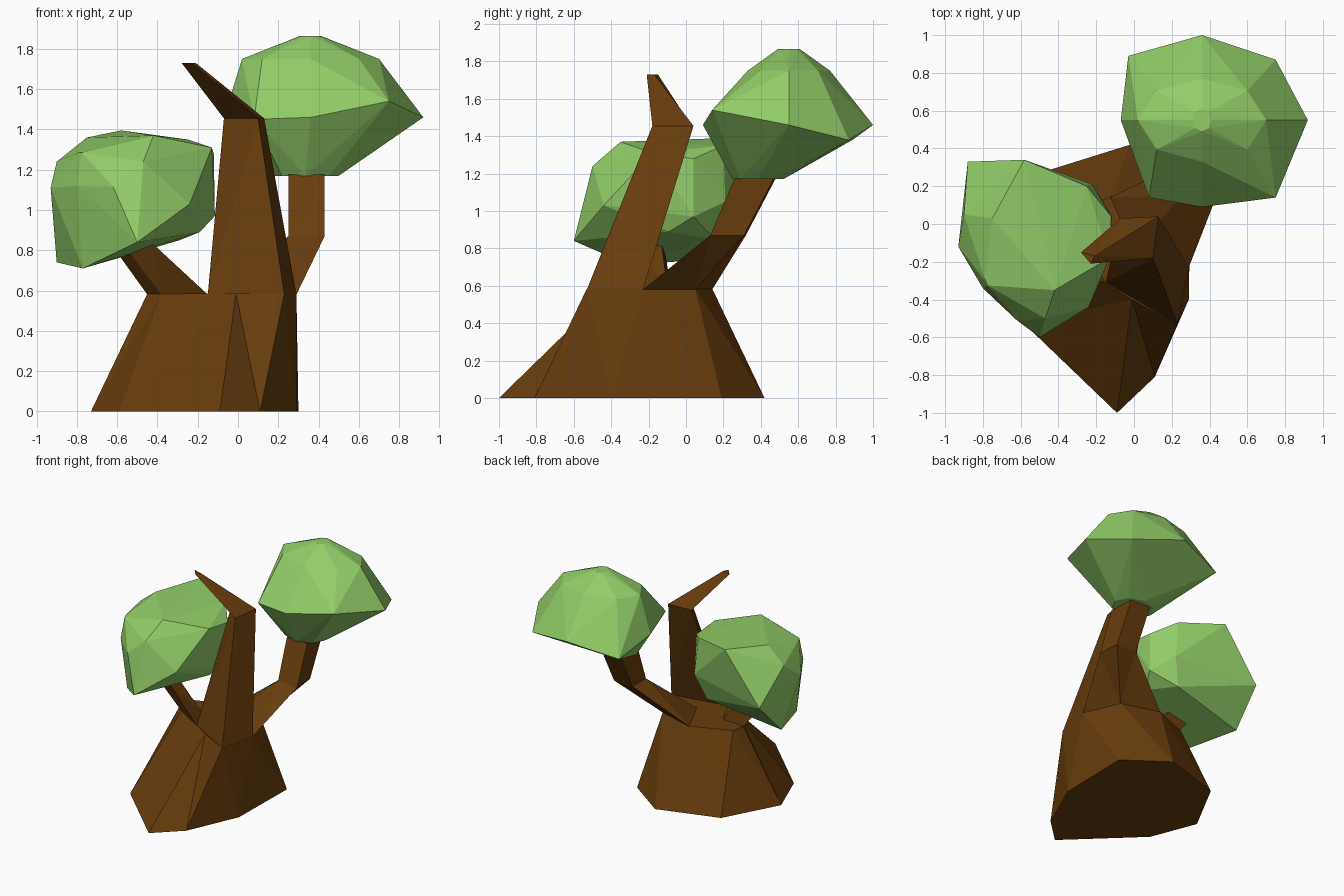
import bpy
import bmesh
import math
from mathutils import Vector

default_cube = bpy.data.objects.get("Cube")
if default_cube:
    bpy.data.objects.remove(default_cube, do_unlink=True)


def make_material(name, colour):
    material = bpy.data.materials.new(name)
    material.use_nodes = True
    material.diffuse_color = colour
    shader = material.node_tree.nodes["Principled BSDF"]
    shader.inputs["Base Color"].default_value = colour
    shader.inputs["Roughness"].default_value = 0.9
    return material


bark = make_material("bark brown", (0.14, 0.047, 0.004, 1))
leaf = make_material("leaf green", (0.29, 0.61, 0.14, 1))


def finish(name, bm, material):
    """Turn a bmesh into a flat shaded object."""
    bmesh.ops.recalc_face_normals(bm, faces=bm.faces)
    mesh = bpy.data.meshes.new(name)
    bm.to_mesh(mesh)
    bm.free()
    mesh.materials.append(material)
    part = bpy.data.objects.new(name, mesh)
    bpy.context.collection.objects.link(part)
    return part


def level(height, outline):
    """Lift a flat outline to one height."""
    return [Vector((x, y, height)) for x, y in outline]


def loft(name, rings, material):
    """Skin a row of matching rings, creasing along short diagonals, and cap the ends."""
    bm = bmesh.new()
    loops = [[bm.verts.new(point) for point in ring] for ring in rings]
    sides = []
    for lower, upper in zip(loops, loops[1:]):
        count = len(lower)
        for i in range(count):
            j = (i + 1) % count
            sides.append(bm.faces.new((lower[i], lower[j], upper[j], upper[i])))
    bmesh.ops.triangulate(bm, faces=sides, quad_method="SHORT_EDGE")
    bm.faces.new(list(reversed(loops[0])))
    bm.faces.new(loops[-1])
    return finish(name, bm, material)


def faceted_blob(name, points, material):
    """Wrap points in a convex shell and merge the nearly flat facets."""
    bm = bmesh.new()
    for point in points:
        bm.verts.new(point)
    result = bmesh.ops.convex_hull(bm, input=bm.verts)
    loose = [v for v in result["geom_interior"] if isinstance(v, bmesh.types.BMVert)]
    bmesh.ops.delete(bm, geom=loose, context="VERTS")
    bmesh.ops.dissolve_limit(bm, angle_limit=math.radians(4),
                             verts=bm.verts, edges=bm.edges)
    return finish(name, bm, material)


def octagon(centre, radius_x, radius_y):
    """Eight points around an upright axis."""
    x, y, z = centre
    turns = [math.tau * i / 8 for i in range(8)]
    return [Vector((x + radius_x * math.cos(a), y + radius_y * math.sin(a), z))
            for a in turns]


# Flared trunk base
foot = [(-.09, -1), (.11, -.81), (.29, -.4), (.3, .19),
        (-.02, .42), (-.5, .27), (-.73, -.16), (-.59, -.52)]
shoulder = [(-.01, -.4), (.23, -.53), (.29, -.23), (.17, .05),
            (-.13, .14), (-.43, .02), (-.45, -.08), (-.38, -.17)]
loft("trunk_base", [level(0, foot), level(.585, shoulder)], bark)

# Tall three-sided bare limb with a bent tip
loft("bare_limb", [
    level(.58, [(-.15, -.31), (.23, -.53), (.29, -.23)]),
    level(1.455, [(-.07, .03), (.1, -.18), (.13, .04)]),
    level(1.73, [(-.28, -.15), (-.23, -.21), (-.21, -.17)]),
], bark)

# Back limb carrying the high canopy
loft("back_limb", [
    level(.58, [(0, -.15), (.29, -.23), (.17, .05), (-.13, .14)]),
    level(.87, [(.25, .15), (.43, .13), (.42, .31), (.25, .32)]),
    level(1.175, [(.25, .26), (.43, .26), (.42, .47), (.25, .48)]),
], bark)

# Side limb carrying the low canopy
loft("side_limb", [
    level(.58, [(-.38, -.17), (-.15, -.31), (-.25, -.1), (-.45, -.08)]),
    level(.83, [(-.57, -.22), (-.42, -.27), (-.45, -.13), (-.63, -.12)]),
    level(.95, [(-.58, -.22), (-.44, -.27), (-.47, -.13), (-.63, -.12)]),
], bark)

# High canopy: small cap, upper ring, wavy rim and narrow underside
rim = [(.92, .55, 1.46), (.75, .87, 1.38), (.36, 1, 1.46), (-.03, .89, 1.38),
       (-.07, .55, 1.46), (.08, .14, 1.45), (.36, .09, 1.46), (.75, .14, 1.54)]
high_points = [Vector(p) for p in rim]
high_points += octagon((.36, .55, 1.865), .05, .06)
high_points += octagon((.36, .55, 1.75), .34, .22)
high_points += octagon((.335, .385, 1.17), .165, .135)
faceted_blob("high_canopy", high_points, leaf)

# Low canopy: crown, outer side, front, inner side and underside
crown = [(-.58, .04, 1.38), (-.75, .03, 1.36), (-.42, -.35, 1.37),
         (-.25, .2, 1.35), (-.13, -.18, 1.31), (-.58, .34, 1.395)]
outer_side = [(-.93, -.12, 1.11), (-.9, .05, 1.24), (-.88, .33, 1),
              (-.8, -.34, 1.12)]
front_side = [(-.62, -.51, 1.115), (-.47, -.5, 1.24), (-.24, -.44, 1.03)]
inner_side = [(-.115, .04, .97), (-.12, .04, 1.28), (-.22, .21, 1.05)]
underside = [(-.9, .08, .74), (-.77, -.3, .71), (-.5, -.6, .84),
             (-.29, .15, .85), (-.19, -.09, .89)]
low_points = [Vector(p) for side in (crown, outer_side, front_side,
                                     inner_side, underside) for p in side]
low_points += octagon((-.74, -.29, 1.285), .05, .05)
faceted_blob("low_canopy", low_points, leaf)
